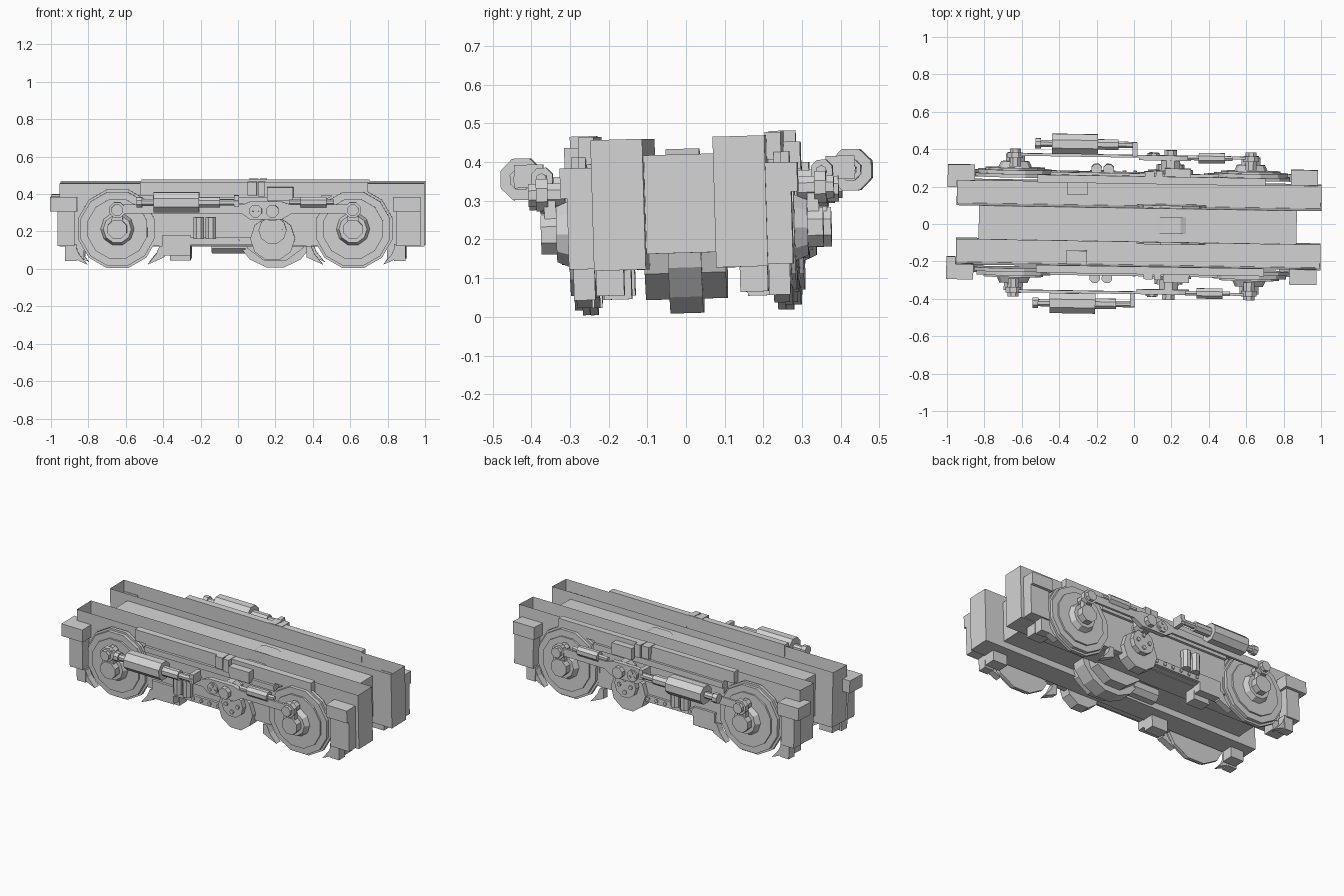
import bpy, bmesh, math
from mathutils import Matrix, Vector

if "Cube" in bpy.data.objects:
    bpy.data.objects.remove(bpy.data.objects["Cube"])

grey = bpy.data.materials.new("cast_grey")
grey.diffuse_color = (0.66, 0.66, 0.66, 1)
grey.use_nodes = True
grey.node_tree.nodes["Principled BSDF"].inputs["Base Color"].default_value = grey.diffuse_color
parts = []

# slight roll and yaw of the whole truck
CENTRE = Vector((0, 0, 0.25))
TILT = (Matrix.Translation(CENTRE) @ Matrix.Rotation(-0.0165, 4, 'Z')
        @ Matrix.Rotation(0.029, 4, 'X') @ Matrix.Translation(-CENTRE))


def finish(name, bm):
    bmesh.ops.recalc_face_normals(bm, faces=bm.faces)
    me = bpy.data.meshes.new(name)
    bm.to_mesh(me)
    bm.free()
    me.materials.append(grey)
    ob = bpy.data.objects.new(name, me)
    bpy.context.collection.objects.link(ob)
    parts.append(ob)
    return ob


def box(name, x0, x1, y0, y1, z0, z1, open_top=False):
    bm = bmesh.new()
    bmesh.ops.create_cube(bm, size=1)
    for v in bm.verts:
        v.co = ((x0 + x1) / 2 + v.co.x * (x1 - x0), (y0 + y1) / 2 + v.co.y * (y1 - y0),
                (z0 + z1) / 2 + v.co.z * (z1 - z0))
    if open_top:
        bm.normal_update()
        top = max(bm.faces, key=lambda f: f.calc_center_median().z)
        bmesh.ops.inset_region(bm, faces=[top], thickness=0.005)
        bmesh.ops.translate(bm, verts=top.verts, vec=(0, 0, z0 + 0.006 - z1))
    return finish(name, bm)


def rod(name, axis, centre, a, b, r, n=12, r2=None):
    """Cylinder along an axis from a to b; centre gives the other two coordinates."""
    bm = bmesh.new()
    bmesh.ops.create_cone(bm, cap_ends=True, segments=n, radius1=r,
                          radius2=r if r2 is None else r2, depth=b - a)
    bmesh.ops.rotate(bm, verts=bm.verts, matrix=Matrix.Rotation(math.pi / n, 3, 'Z'))
    m = {'X': Matrix.Rotation(math.pi / 2, 3, 'Y'), 'Y': Matrix.Rotation(-math.pi / 2, 3, 'X'),
         'Z': Matrix.Identity(3)}[axis]
    bmesh.ops.rotate(bm, verts=bm.verts, matrix=m)
    mid = (a + b) / 2
    c = {'X': (mid, *centre), 'Y': (centre[0], mid, centre[1]), 'Z': (*centre, mid)}[axis]
    bmesh.ops.translate(bm, verts=bm.verts, vec=c)
    return finish(name, bm)


def plate(name, pts, y0, y1):
    """Profile in x and z, extruded along y."""
    bm = bmesh.new()
    f = bm.faces.new([bm.verts.new((x, y0, z)) for x, z in pts])
    g = bmesh.ops.extrude_face_region(bm, geom=[f])
    bmesh.ops.translate(bm, verts=[v for v in g['geom'] if isinstance(v, bmesh.types.BMVert)],
                        vec=(0, y1 - y0, 0))
    return finish(name, bm)


# ---- everything built on the +y side, mirrored later ----
box("side_beam", -0.95, 1.0, 0.091, 0.225, 0.125, 0.463, open_top=True)
box("side_frame", -0.45, 0.45, 0.225, 0.26, 0.13, 0.40)
box("upper_rail", -0.52, 0.70, 0.221, 0.262, 0.40, 0.471)
box("frame_lip", -0.45, 0.45, 0.26, 0.275, 0.355, 0.39)
box("rivet_bar", -0.25, 0.10, 0.26, 0.275, 0.135, 0.175)
for i in range(6):
    rod("rivet", 'Y', (-0.23 + i * 0.058, 0.156), 0.275, 0.282, 0.011, 8)

# end brackets and posts
for x0, x1, p0, p1 in ((-1.0, -0.855, -0.96, -0.87), (0.835, 0.98, 0.85, 0.98)):
    box("end_bracket", x0, x1, 0.221, 0.307, 0.315, 0.392)
    box("end_post", p0, p1, 0.225, 0.29, 0.13, 0.315)
# stub of the left bracket that reaches past the beam end
box("bracket_stub", -1.0, -0.951, 0.185, 0.221, 0.315, 0.392)

# wheels with stepped rings, hub, crank and pin
for x in (-0.64, 0.62):
    rod("wheel_flange", 'Y', (x, 0.222), 0.243, 0.262, 0.218, 12)
    rod("wheel_tread", 'Y', (x, 0.222), 0.262, 0.282, 0.205, 12)
    rod("wheel_ring", 'Y', (x, 0.222), 0.282, 0.292, 0.165, 12)
    rod("wheel_boss", 'Y', (x, 0.222), 0.292, 0.325, 0.09, 10, 0.075)
    rod("axle_end", 'Y', (x, 0.222), 0.325, 0.365, 0.055, 8)
    plate("crank", [(x - 0.035, 0.20), (x + 0.035, 0.20), (x + 0.025, 0.34), (x - 0.025, 0.34)],
          0.325, 0.355)
    rod("crank_pin", 'Y', (x, 0.325), 0.30, 0.395, 0.032, 8)
    rod("pin_collar", 'Y', (x, 0.325), 0.345, 0.375, 0.045, 8)
    # brake shoes curving away from each side of the wheel
    for s in (-1, 1):
        plate("brake_shoe", [(x + s * 0.225, 0.13), (x + s * 0.25, 0.13), (x + s * 0.25, 0.07),
                             (x + s * 0.16, 0.03), (x + s * 0.205, 0.085)], 0.235, 0.275)

# brake blocks under the beams; the middle one rises through the beam floor
for x0, x1, z0, z1 in ((-0.91, -0.82, 0.06, 0.128), (-0.36, -0.25, 0.05, 0.18),
                       (0.80, 0.90, 0.06, 0.128)):
    box("brake_block", x0, x1, 0.15, 0.222, z0, z1)
box("equipment_box", -0.40, -0.25, 0.225, 0.275, 0.08, 0.19)
for x in (-0.89, 0.87):
    box("brake_hanger", x - 0.03, x + 0.03, 0.225, 0.28, 0.05, 0.14)

# upright reservoirs
for x in (-0.205, -0.14):
    rod("reservoir", 'Z', (x, 0.29), 0.17, 0.285, 0.03, 8)

# coupling rod and its centre plate
for x0, x1 in ((-0.64, 0.06), (0.28, 0.62)):
    plate("coupling_rod", [(x0, 0.308), (x1, 0.308), (x1, 0.355), (x0, 0.355)], 0.358, 0.372)
plate("centre_plate", [(0.02, 0.31), (0.07, 0.275), (0.24, 0.275), (0.30, 0.31), (0.30, 0.35),
                       (0.24, 0.37), (0.07, 0.37), (0.02, 0.35)], 0.345, 0.372)
rod("rod_joint", 'Y', (0.10, 0.32), 0.372, 0.382, 0.036, 8)
rod("centre_pin", 'Y', (0.19, 0.32), 0.26, 0.40, 0.036, 8)
rod("centre_pin_collar", 'Y', (0.19, 0.32), 0.29, 0.345, 0.055, 8)

# drive cover with bolt caps
rod("drive_cover", 'Y', (0.19, 0.17), 0.225, 0.29, 0.12, 10)
rod("drive_cap", 'Y', (0.19, 0.215), 0.29, 0.32, 0.075, 10)
for k in range(4):
    a = math.pi / 2 * k
    rod("cap_bolt", 'Y', (0.19 + 0.04 * math.cos(a), 0.215 + 0.04 * math.sin(a)), 0.32, 0.328, 0.013, 8)
for k in range(3):
    a = math.pi / 2 + math.tau / 3 * k
    rod("joint_bolt", 'Y', (0.10 + 0.018 * math.cos(a), 0.32 + 0.018 * math.sin(a)), 0.382, 0.387, 0.009, 8)

# damper cylinder with piston rods
D = (0.426, 0.368)
rod("damper", 'X', D, -0.445, -0.20, 0.058, 8)
rod("damper_rear_rod", 'X', D, -0.52, -0.445, 0.02, 8)
rod("damper_rear_end", 'X', D, -0.535, -0.505, 0.03, 8)
rod("damper_gland", 'X', D, -0.20, -0.09, 0.03, 8)
rod("damper_piston", 'X', D, -0.09, 0.01, 0.018, 8)
box("damper_mount", -0.015, 0.012, 0.365, 0.44, 0.345, 0.405)

# small cylinder on the coupling rod
rod("small_cylinder", 'X', (0.362, 0.368), 0.34, 0.48, 0.03, 8)
rod("small_cylinder_rod", 'X', (0.362, 0.368), 0.28, 0.52, 0.014, 6)

# top boxes on the frame
for x0, x1, y1, z0, z1 in ((0.055, 0.105, 0.288, 0.40, 0.474), (0.112, 0.15, 0.292, 0.395, 0.474),
                           (0.16, 0.30, 0.305, 0.375, 0.445)):
    box("top_box", x0, x1, 0.222, y1, z0, z1)

# ---- mirror all side parts to the -y side ----
for ob in parts:
    m = ob.modifiers.new("both_sides", 'MIRROR')
    m.use_axis = (False, True, False)

# ---- single parts on the centre line ----
box("centre_body", -0.83, 0.87, -0.0905, 0.0905, 0.165, 0.42)
rod("motor_casing", 'Y', (0.2, 0.222), -0.105, 0.105, 0.185, 10)
rod("motor_ring", 'Y', (0.2, 0.222), -0.043, 0.043, 0.218, 14)
rod("belly_tank", 'X', (0, 0.13), -0.14, 0.04, 0.052, 8)

for ob in parts:
    ob.matrix_world = TILT
